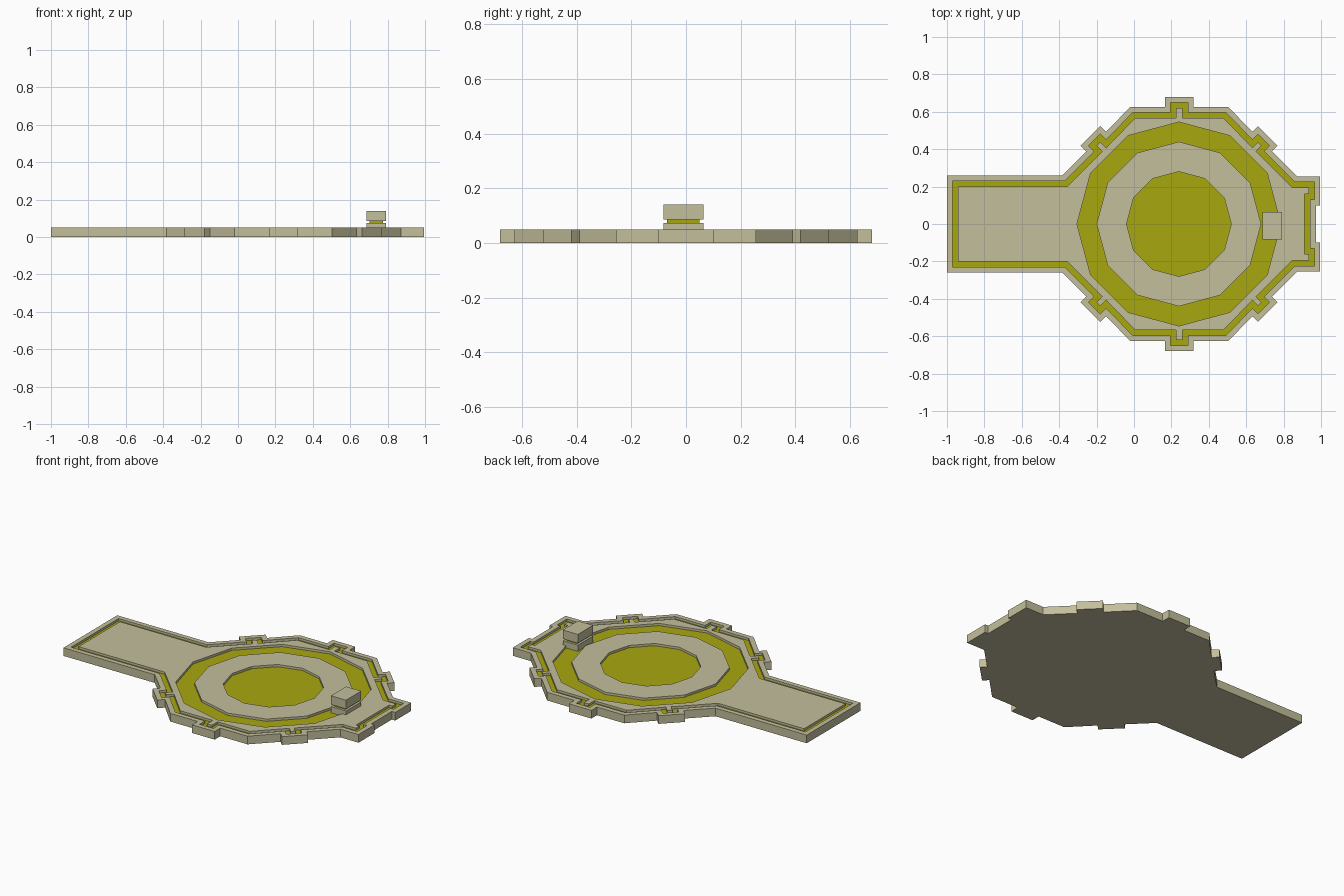
import bpy, bmesh
from math import sin, cos, pi
from mathutils import Vector

if "Cube" in bpy.data.objects:
    bpy.data.objects.remove(bpy.data.objects["Cube"])

CX = 0.24           # centre of the round court
FLOOR, TOP = 0.036, 0.05


def material(name, rgb):
    m = bpy.data.materials.new(name)
    m.diffuse_color = (*rgb, 1)
    m.use_nodes = True
    m.node_tree.nodes["Principled BSDF"].inputs["Base Color"].default_value = m.diffuse_color
    return m


STONE = material("stone", (0.55, 0.52, 0.335))
YELLOW = material("yellow", (0.39, 0.39, 0.005))


def inset(points, d):
    """Mitred inward offset of a clockwise outline."""
    pts = [Vector(p) for p in points]
    out = []
    for i, p in enumerate(pts):
        a = (p - pts[i - 1]).normalized()
        b = (pts[(i + 1) % len(pts)] - p).normalized()
        n1, n2 = Vector((a.y, -a.x)), Vector((b.y, -b.x))
        out.append(p + (n1 + n2) * d / (1 + n1.dot(n2)))
    return out


def dodecagon(r):
    return [(CX + r * cos(i * pi / 6), r * sin(i * pi / 6)) for i in range(12)]


def plate(name, loops, z0, z1, mat):
    """Flat plate from nested loops; every second loop is a hole."""
    cu = bpy.data.curves.new(name + "_profile", 'CURVE')
    cu.dimensions, cu.fill_mode, cu.extrude = '2D', 'BOTH', (z1 - z0) / 2
    for loop in loops:
        s = cu.splines.new('POLY')
        s.points.add(len(loop) - 1)
        for pt, p in zip(s.points, loop):
            pt.co = (p[0], p[1], 0, 1)
        s.use_cyclic_u = True
    tmp = bpy.data.objects.new(name + "_profile", cu)
    bpy.context.collection.objects.link(tmp)
    dg = bpy.context.evaluated_depsgraph_get()
    me = bpy.data.meshes.new_from_object(tmp.evaluated_get(dg))
    bpy.data.objects.remove(tmp)
    bm = bmesh.new()
    bm.from_mesh(me)
    bmesh.ops.remove_doubles(bm, verts=bm.verts, dist=1e-5)
    bmesh.ops.translate(bm, verts=bm.verts, vec=(0, 0, (z0 + z1) / 2))
    bmesh.ops.recalc_face_normals(bm, faces=bm.faces)
    for f in bm.faces:
        f.smooth = False
    bm.to_mesh(me)
    bm.free()
    me.materials.clear()
    me.materials.append(mat)
    me.name = name
    ob = bpy.data.objects.new(name, me)
    bpy.context.collection.objects.link(ob)
    return ob


def box(name, x, y, z, mat):
    loop = [(x[0], y[0]), (x[0], y[1]), (x[1], y[1]), (x[1], y[0])]
    return plate(name, [loop], z[0], z[1], mat)


# Half outline: walkway, then the court edge with its square tabs
half = [(-1, .26), (-.382, .26),
        (-.255, .387), (-.286, .418), (-.18, .524), (-.149, .493),
        (-.02, .626), (.165, .626), (.165, .68), (.318, .68), (.318, .626),
        (.503, .626), (.634, .493), (.663, .522), (.767, .418), (.738, .389),
        (.872, .255), (.995, .255), (.995, .1), (.972, .1)]
outline = half + [(x, -y) for x, y in reversed(half)]

border_out, border_in = inset(outline, .03), inset(outline, .06)
ring_out, ring_in, disc = dodecagon(.545), dodecagon(.44), dodecagon(.28)

# Platform: solid base plus top layer with cut-out channels
plate("platform_base", [outline], 0, FLOOR - .002, STONE)
plate("platform_top",
      [outline, border_out, border_in, ring_out, ring_in, disc],
      FLOOR - .002, TOP, STONE)

# Sunken yellow inlays
plate("border_inlay", [border_out, border_in], FLOOR - .004, FLOOR, YELLOW)
plate("ring_inlay", [ring_out, ring_in], FLOOR - .004, FLOOR, YELLOW)
plate("centre_inlay", [disc], FLOOR - .004, FLOOR, YELLOW)

# Small pedestal: foot, narrow yellow band, cap
px, py = (.688, .79), (-.083, .064)
box("pedestal_foot", px, py, (FLOOR - .001, .074), STONE)
box("pedestal_band", (px[0] + .014, px[1] - .014),
    (py[0] + .014, py[1] - .014), (.073, .087), YELLOW)
box("pedestal_cap", px, py, (.086, .14), STONE)
